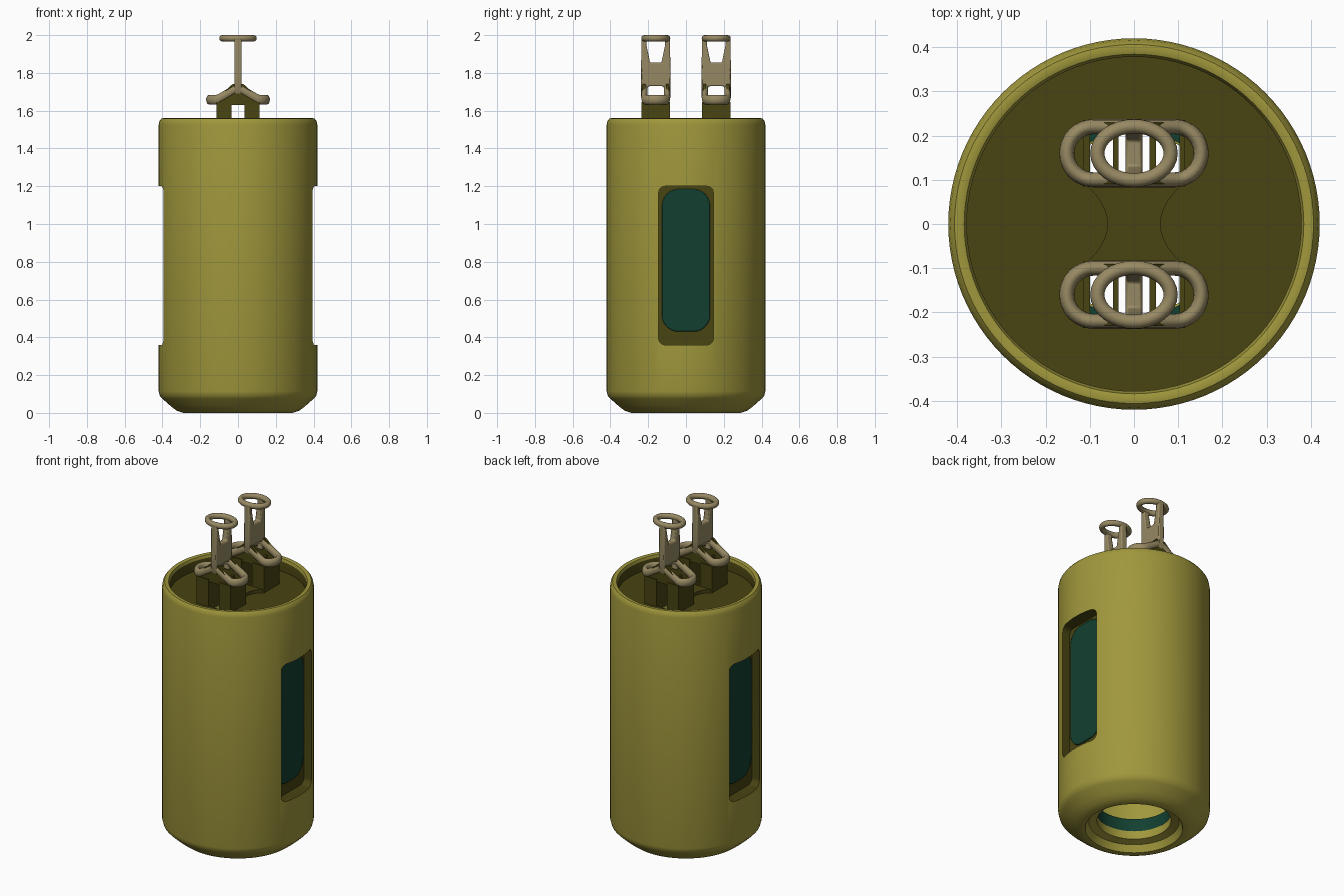
import bpy, bmesh, math
from math import sin, cos, pi, hypot
from mathutils import Vector

if "Cube" in bpy.data.objects:
    bpy.data.objects.remove(bpy.data.objects["Cube"])


def mat(name, c):
    m = bpy.data.materials.new(name)
    m.diffuse_color = (*c, 1)
    m.use_nodes = True
    m.node_tree.nodes["Principled BSDF"].inputs["Base Color"].default_value = m.diffuse_color
    return m


YELLOW = mat("olive_yellow", (0.35, 0.31, 0.045))
DARK = mat("dark_olive", (0.065, 0.057, 0.006))
GREEN = mat("deep_green", (0.006, 0.05, 0.03))
TAN = mat("tan", (0.31, 0.25, 0.125))


def add(name, bm, *mats):
    bmesh.ops.recalc_face_normals(bm, faces=bm.faces[:])
    me = bpy.data.meshes.new(name)
    bm.to_mesh(me)
    bm.free()
    ob = bpy.data.objects.new(name, me)
    bpy.context.collection.objects.link(ob)
    for m in mats:
        me.materials.append(m)
    return ob


def smooth(ob, angle=35):
    bpy.ops.object.select_all(action='DESELECT')
    ob.select_set(True)
    bpy.context.view_layer.objects.active = ob
    bpy.ops.object.shade_smooth_by_angle(angle=math.radians(angle))


def lathe(name, prof, m, n=96):
    # closed (r, z) profile spun round the z axis
    bm = bmesh.new()
    rings = [[bm.verts.new((r * cos(2 * pi * i / n), r * sin(2 * pi * i / n), z))
              for i in range(n)] for r, z in prof]
    for a, b in zip(rings, rings[1:] + rings[:1]):
        for i in range(n):
            j = (i + 1) % n
            if a[0].co.xy.length + b[0].co.xy.length > 1e-6:
                bm.faces.new((a[i], a[j], b[j], b[i]))
    bmesh.ops.remove_doubles(bm, verts=bm.verts[:], dist=1e-5)
    return add(name, bm, *m)


def prism(name, pts, axis, lo, hi, m):
    # 2D outline extruded along an axis
    def place(p, h):
        return {'x': (h, p[0], p[1]), 'y': (p[0], h, p[1]), 'z': (p[0], p[1], h)}[axis]
    bm = bmesh.new()
    a = [bm.verts.new(place(p, lo)) for p in pts]
    b = [bm.verts.new(place(p, hi)) for p in pts]
    bm.faces.new(a)
    bm.faces.new(b)
    for i in range(len(pts)):
        j = (i + 1) % len(pts)
        bm.faces.new((a[i], a[j], b[j], b[i]))
    return add(name, bm, m)


def rounded(u0, u1, v0, v1, r, k=6):
    out = []
    for q, (cu, cv) in enumerate([(u1 - r, v1 - r), (u0 + r, v1 - r), (u0 + r, v0 + r), (u1 - r, v0 + r)]):
        for i in range(k + 1):
            t = (q + i / k) * pi / 2
            out.append((cu + r * cos(t), cv + r * sin(t)))
    return out


def tube(name, path, ru, rz, m, k=12):
    # closed loop of roughly horizontal points swept with an oval section
    bm = bmesh.new()
    n, rings = len(path), []
    for i, p in enumerate(path):
        d = (path[(i + 1) % n] - path[i - 1])
        side = Vector((d.y, -d.x, 0)).normalized()
        rings.append([bm.verts.new(p + side * ru * cos(2 * pi * j / k) + Vector((0, 0, rz * sin(2 * pi * j / k))))
                      for j in range(k)])
    for i in range(n):
        a, b = rings[i], rings[(i + 1) % n]
        for j in range(k):
            l = (j + 1) % k
            bm.faces.new((a[j], a[l], b[l], b[j]))
    ob = add(name, bm, m)
    smooth(ob, 60)
    return ob


def bevel(ob, w):
    b = ob.modifiers.new("bevel", 'BEVEL')
    b.width, b.segments = w, 2
    smooth(ob)


# Hollow canister with recessed lid and open bottom
body = lathe("canister", [
    (0.29, 0), (0.325, 0.012), (0.355, 0.035), (0.40, 0.075), (0.414, 0.09), (0.42, 0.115),
    (0.42, 1.525), (0.416, 1.545), (0.406, 1.558), (0.395, 1.56), (0.384, 1.556), (0.378, 1.54),
    (0.378, 1.48), (0, 1.48), (0, 1.45), (0.33, 1.45), (0.33, 0.13), (0.205, 0.10),
    (0.205, 0.05), (0.25, 0.04), (0.27, 0.0)], (YELLOW, DARK))

# Cutters: two side windows and two lid slots
cutters = []
for s in (-1, 1):
    cutters.append(prism("window_cutter", rounded(-0.145, 0.145, 0.36, 1.20, 0.035),
                         'x', min(s * 0.345, s * 0.6), max(s * 0.345, s * 0.6), DARK))
    cutters.append(prism("slot_cutter", rounded(-0.105, 0.105, s * 0.16 - 0.068, s * 0.16 + 0.068, 0.02),
                         'z', 1.40, 1.52, DARK))
for c in cutters:
    c.hide_render = True
    md = body.modifiers.new("cut", 'BOOLEAN')
    md.operation, md.solver, md.object = 'DIFFERENCE', 'EXACT', c
dg = bpy.context.evaluated_depsgraph_get()
cut = bpy.data.meshes.new_from_object(body.evaluated_get(dg))
body.modifiers.clear()
body.data = cut
for c in cutters:
    bpy.data.objects.remove(c)
cut.materials.clear()
cut.materials.append(YELLOW)
cut.materials.append(DARK)
# Dark lid, inner rim and window recesses
for p in cut.polygons:
    x, y, z = p.center
    r = hypot(x, y)
    lid = z > 1.46 and r < 0.3795
    recess = abs(x) > 0.342 and abs(y) < 0.148 and 0.35 < z < 1.21 and r < 0.412
    p.material_index = 1 if lid or recess else 0
smooth(body, 40)

# Green window panes
for s, side in ((-1, "left"), (1, "right")):
    pane = prism(side + "_window_pane", rounded(-0.128, 0.128, 0.43, 1.185, 0.09, 8), 'x',
                 min(s * 0.342, s * 0.354), max(s * 0.342, s * 0.354), GREEN)
    bevel(pane, 0.004)

# Green seal ring inside the bottom opening
smooth(lathe("bottom_seal", [(0.21, 0.10), (0.25, 0.11), (0.25, 0.18), (0.21, 0.18)], (GREEN,)))

# Hourglass bridge on the lid
ys = [-0.09 + 0.18 * i / 12 for i in range(13)]
edge = [(0.06 + 0.05 * (y / 0.09) ** 2, y) for y in ys]
prism("lid_bridge", edge + [(-x, y) for x, y in reversed(edge)], 'z', 1.475, 1.50, DARK)

# Two pull handles
for y0, tag in ((-0.16, "front"), (0.16, "back")):
    # hollow legs
    for s in (-1, 1):
        cx = s * 0.075
        for n, (u0, u1, v0, v1) in enumerate([(-0.04, -0.025, -0.072, 0.072), (0.028, 0.04, -0.072, 0.072),
                                              (-0.04, 0.04, -0.075, -0.06), (-0.04, 0.04, 0.06, 0.075)]):
            prism(tag + "_leg_wall", [(cx + u0, y0 + v0), (cx + u1, y0 + v0), (cx + u1, y0 + v1),
                                      (cx + u0, y0 + v1)], 'z', 1.45, 1.645, DARK)
    # gable plates joining the legs
    for s in (-1, 1):
        c = y0 + s * 0.062
        prism(tag + "_gable", [(-0.115, 1.63), (0.115, 1.63), (0.10, 1.675), (0.03, 1.74), (-0.03, 1.74),
                               (-0.10, 1.675)], 'y', c - 0.008, c + 0.008, DARK)
    # forked stem
    half = [(0.062, 1.67), (0.077, 1.71), (0.078, 1.80), (0.075, 1.985), (0.048, 1.985), (0.05, 1.95),
            (0.03, 1.855)]
    half = [(0.045, 1.67), (0.05, 1.715), (0.035, 1.73)][::-1] + half
    pts = [(y0 + a, z) for a, z in half] + [(y0 - a, z) for a, z in reversed(half)]
    bevel(prism(tag + "_stem", pts, 'x', -0.019, 0.019, TAN), 0.006)
    # saddle ring, rising to the stem
    path = []
    for a, z in rounded(-0.152, 0.152, -0.06, 0.06, 0.0595, 8):
        path.append((a, z))
    full = []
    for i, (a, b) in enumerate(path):
        c, d = path[(i + 1) % len(path)]
        n = 8 if abs(a - c) > 0.1 else 1
        full += [(a + (c - a) * k / n, b + (d - b) * k / n) for k in range(n)]
    clean = [p for i, p in enumerate(full) if hypot(p[0] - full[i - 1][0], p[1] - full[i - 1][1]) > 0.003]
    loop = [Vector((a, y0 + b, 1.658 + 0.065 * max(0, 1 - abs(a) / 0.11))) for a, b in clean]
    tube(tag + "_saddle_ring", loop, 0.017, 0.026, TAN)
    # top grip ring
    loop = [Vector((0.083 * cos(2 * pi * i / 32), y0 + 0.061 * sin(2 * pi * i / 32), 1.983)) for i in range(32)]
    tube(tag + "_grip_ring", loop, 0.016, 0.017, TAN)
